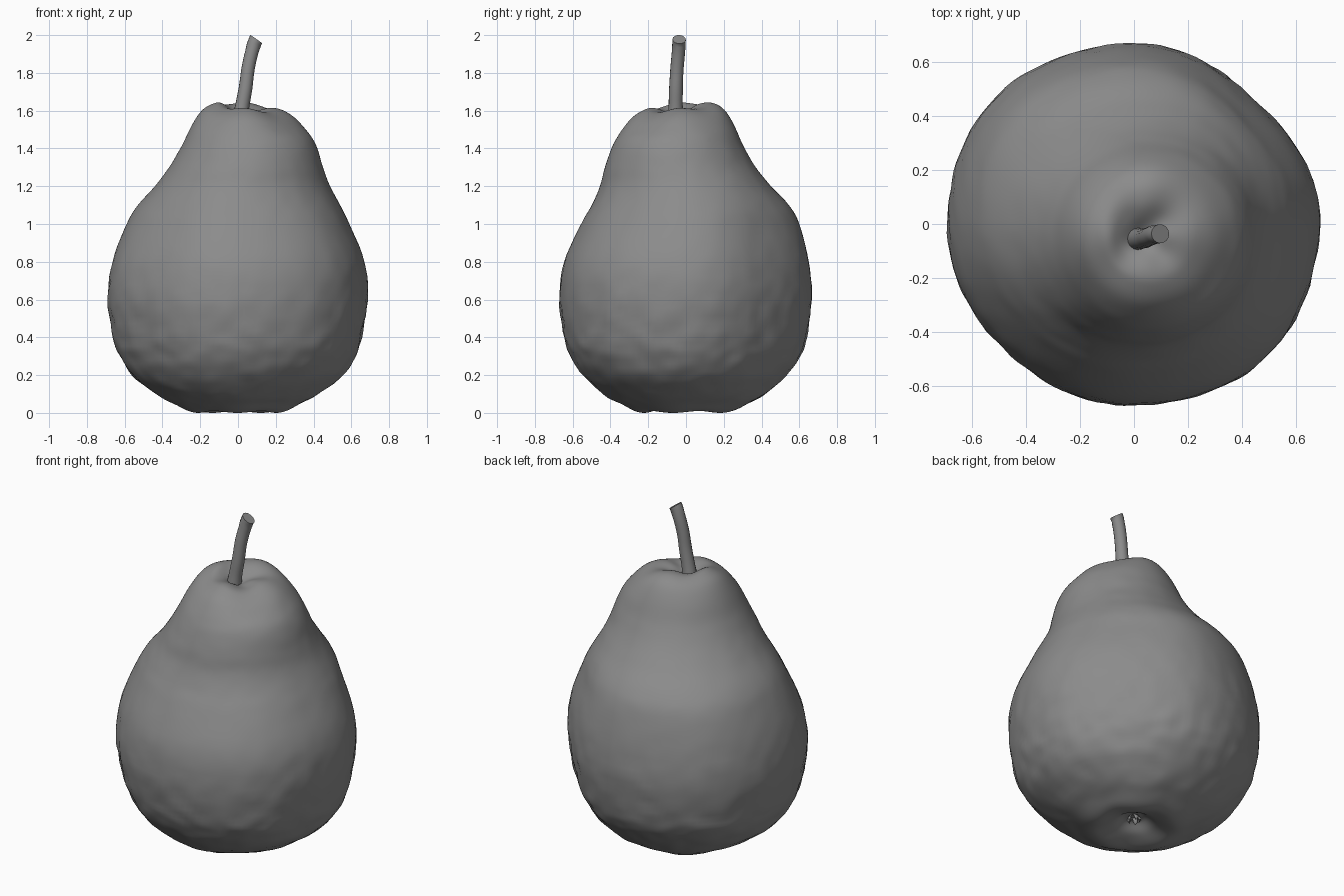
import bpy, bmesh, math
from mathutils import Vector, noise

if "Cube" in bpy.data.objects:
    bpy.data.objects.remove(bpy.data.objects["Cube"])

SEG, SUB = 128, 5

# body profile rows: z, left x, right x, front y, back y
ROWS = [
    (0.085, -.02, .02, -.02, .02), (0.08, -.06, .06, -.06, .06),
    (0.04, -.12, .12, -.12, .12), (0.01, -.20, .19, -.20, .20),
    (0.014, -.26, .25, -.26, .26), (0.05, -.335, .325, -.335, .335),
    (0.10, -.43, .42, -.43, .42), (0.2, -.56, .555, -.545, .53),
    (0.3, -.625, .62, -.61, .605), (0.4, -.66, .655, -.645, .64),
    (0.6, -.69, .687, -.67, .667), (0.8, -.665, .67, -.645, .65),
    (1.0, -.59, .59, -.555, .60), (1.1, -.53, .54, -.50, .545),
    (1.2, -.44, .487, -.455, .45), (1.3, -.365, .45, -.43, .37),
    (1.4, -.305, .42, -.395, .31), (1.5, -.25, .375, -.35, .26),
    (1.58, -.19, .31, -.295, .205), (1.62, -.13, .24, -.23, .15),
    (1.628, -.09, .18, -.18, .09), (1.61, -.05, .11, -.12, .03),
    (1.58, -.01, .05, -.08, -.02),
]

grey = bpy.data.materials.new("dark_grey")
grey.diffuse_color = (0.26, 0.26, 0.26, 1)
grey.use_nodes = True
grey.node_tree.nodes["Principled BSDF"].inputs["Base Color"].default_value = grey.diffuse_color


def spline(points, sub):
    """Catmull-Rom samples through tuples of any length."""
    p = [points[0]] + list(points) + [points[-1]]
    out = []
    for i in range(1, len(p) - 2):
        for s in range(sub):
            t = s / sub
            out.append([0.5 * (2 * b + (c - a) * t + (2 * a - 5 * b + 4 * c - d) * t * t
                               + (3 * b - a - 3 * c + d) * t ** 3)
                        for a, b, c, d in zip(*p[i - 1:i + 3])])
    return out + [list(points[-1])]


def smooth(a, b, v):
    t = min(1, max(0, (v - a) / (b - a)))
    return t * t * (3 - 2 * t)


def finish(bm, name):
    bmesh.ops.recalc_face_normals(bm, faces=bm.faces)
    for f in bm.faces:
        f.smooth = True
    me = bpy.data.meshes.new(name)
    bm.to_mesh(me)
    bm.free()
    me.materials.append(grey)
    ob = bpy.data.objects.new(name, me)
    bpy.context.collection.objects.link(ob)
    return ob


# pear body: lofted off-centre rings with a tilted top and lumpy base
bm = bmesh.new()
rings = []
for z, xl, xr, yf, yb in spline(ROWS, SUB):
    ring = []
    for i in range(SEG):
        a = 2 * math.pi * i / SEG
        x = (xl + xr) / 2 + (xr - xl) / 2 * math.cos(a)
        y = (yf + yb) / 2 + (yb - yf) / 2 * math.sin(a)
        r = math.hypot(x, y)
        crown = smooth(1.45, 1.6, z) * smooth(0.03, 0.12, math.hypot(x - .02, y + .05))
        tilt = 0.1 * (y - x) * smooth(1.4, 1.6, z) + 0.008 * math.cos(4 * a) * crown
        lobe = 0.005 * (1 - math.cos(5 * a + 1.5)) * smooth(0.08, 0.2, r) * (1 - smooth(0.03, 0.15, z))
        # uneven diagonals: flattened back right, fuller front right
        s2 = math.sin(2 * a)
        diag = s2 * s2 * (-0.005 - 0.021 * s2 - 0.011 * math.cos(a - math.pi / 4))
        diag *= smooth(0.05, 0.35, z) * (1 - smooth(0.95, 1.25, z))
        # fine lumps, stronger on the lower half
        amt = (0.002 + 0.007 * (1 - smooth(0.4, 0.95, z))) * smooth(0.2, 0.4, r)
        lump = amt * noise.noise(Vector((x, y, z * 1.2)) * 11)
        k = 1 + (lump + diag) / max(r, 0.2)
        ring.append(bm.verts.new((x * k, y * k, z + tilt + lobe)))
    rings.append(ring)
for lo, hi in zip(rings, rings[1:]):
    for i in range(SEG):
        j = (i + 1) % SEG
        bm.faces.new((lo[i], lo[j], hi[j], hi[i]))
bm.faces.new(rings[0][::-1])
bm.faces.new(rings[-1])
low = min(v.co.z for v in bm.verts)
for v in bm.verts:
    v.co.z -= low * (1 - smooth(0, 0.3, v.co.z))
finish(bm, "pear_body")

# stem: bent round rod with a slanted cut end
PATH = [(.012, -.055, 1.55), (.02, -.055, 1.61), (.04, -.053, 1.72), (.053, -.048, 1.82),
        (.073, -.04, 1.91), (.097, -.036, 1.975)]
cu = bpy.data.curves.new("stem", 'CURVE')
cu.dimensions = '3D'
cu.bevel_depth = 0.037
cu.bevel_resolution = 6
cu.use_fill_caps = True
cu.materials.append(grey)
pts = spline(PATH, 4)
sp = cu.splines.new('POLY')
sp.points.add(len(pts) - 1)
for q, c in zip(sp.points, pts):
    q.co = (*c, 1)
    q.radius = 1 + 0.12 * (1 - smooth(1.55, 1.65, c[2])) - 0.05 * smooth(1.65, 1.8, c[2])
stem = bpy.data.objects.new("stem", cu)
bpy.context.collection.objects.link(stem)
bpy.context.view_layer.objects.active = stem
stem.select_set(True)
bpy.ops.object.convert(target='MESH')
top = max(v.co.z for v in stem.data.vertices)
for v in stem.data.vertices:  # slant the cut
    if v.co.z > 1.94:
        v.co.z += 2.0 - top - 0.3 * max(0, v.co.x - 0.065) * smooth(1.94, 1.96, v.co.z)
bpy.ops.object.shade_smooth_by_angle(angle=math.radians(40))

# calyx: small dried sepals inside the base dimple
bm = bmesh.new()
for i in range(5):
    a = 2 * math.pi * i / 5
    u, w = Vector((math.cos(a), math.sin(a), 0)), Vector((-math.sin(a), math.cos(a), 0))
    base, mid, tip = (Vector((0, 0, h)) + u * d for d, h in ((.02, .085), (.038, .06), (.03, .04)))
    inner = [bm.verts.new(base + w * .014), bm.verts.new(base - w * .014)]
    outer = [bm.verts.new(mid - w * .012), bm.verts.new(mid + w * .012)]
    bm.faces.new(inner + outer)
    bm.faces.new((outer[1], outer[0], bm.verts.new(tip)))
finish(bm, "calyx").modifiers.new("thickness", 'SOLIDIFY').thickness = 0.005
